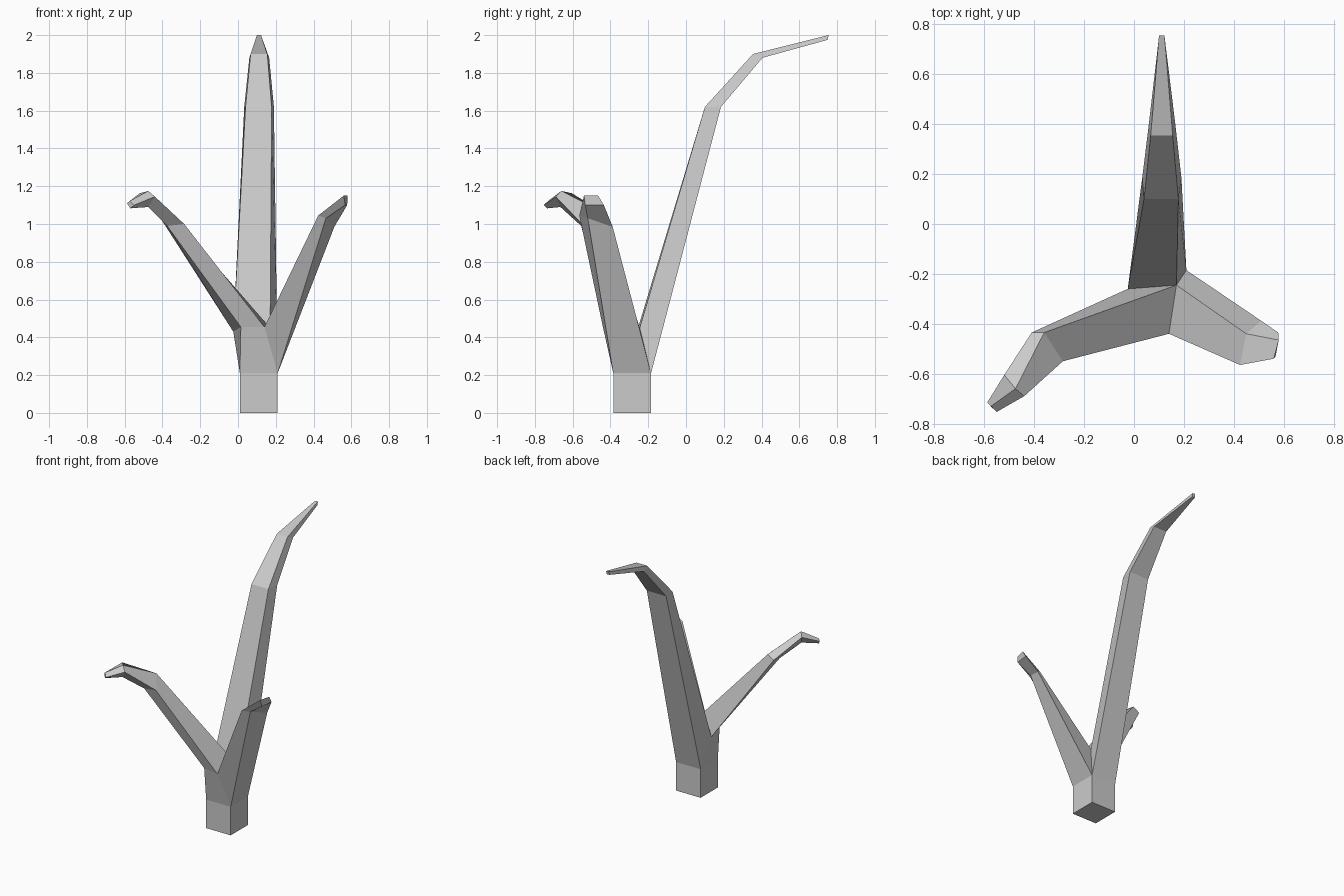
import bpy, bmesh
from mathutils import Vector

if "Cube" in bpy.data.objects:
    bpy.data.objects.remove(bpy.data.objects["Cube"], do_unlink=True)

grey = bpy.data.materials.new("light_grey")
grey.use_nodes = True
grey.diffuse_color = (0.6, 0.6, 0.6, 1)
grey.node_tree.nodes["Principled BSDF"].inputs["Base Color"].default_value = (0.6, 0.6, 0.6, 1)


def finish(name, bm):
    bmesh.ops.recalc_face_normals(bm, faces=bm.faces)
    mesh = bpy.data.meshes.new(name)
    bm.to_mesh(mesh)
    bm.free()
    mesh.materials.append(grey)
    obj = bpy.data.objects.new(name, mesh)
    bpy.context.collection.objects.link(obj)


def leaf(name, rings):
    """Loft a closed four-sided leaf through its cross-sections."""
    bm = bmesh.new()
    loops = [[bm.verts.new(p) for p in ring] for ring in rings]
    for low, high in zip(loops, loops[1:]):
        for i in range(4):
            j = (i + 1) % 4
            bm.faces.new((low[i], low[j], high[j], high[i]))
    bm.faces.new(loops[0])
    bm.faces.new(loops[-1])
    finish(name, bm)


# Square stem collar and the crotch points where the leaves part
collar = [Vector(p) for p in ((0.01, -0.385, 0.21), (0.21, -0.385, 0.21),
                              (0.21, -0.185, 0.21), (0.01, -0.185, 0.21))]
crotch_right = Vector((-0.025, -0.26, 0.43))
crotch_back = Vector((0.17, -0.245, 0.45))
crotch_front = Vector((0.14, -0.44, 0.455))
crotch_corner = Vector((0.015, -0.415, 0.455))

# Stem with its faceted hub
bm = bmesh.new()
base = [bm.verts.new((p.x, p.y, 0)) for p in collar]
top = [bm.verts.new(p) for p in collar]
a, b, c, e = [bm.verts.new(p) for p in (crotch_right, crotch_back, crotch_front, crotch_corner)]
bm.faces.new(base)
for i in range(4):
    j = (i + 1) % 4
    bm.faces.new((base[i], base[j], top[j], top[i]))
for face in ((top[0], top[1], c, e), (top[0], e, a, top[3]),
             (top[1], top[2], b, c), (top[2], top[3], a, b), (a, b, c, e)):
    bm.faces.new(face)
finish("stem", bm)


# Tall back leaf: each section has an upper and a lower edge
def back_section(y_top, z_top, x_top, y_low, z_low, x_low):
    return [(x_low[0], y_low, z_low), (x_low[1], y_low, z_low),
            (x_top[1], y_top, z_top), (x_top[0], y_top, z_top)]


leaf("back_leaf", [
    [collar[3], collar[2], crotch_back, crotch_right],
    back_section(0.10, 1.62, (0.04, 0.178), 0.185, 1.62, (0.033, 0.19)),
    back_section(0.355, 1.90, (0.067, 0.155), 0.405, 1.88, (0.06, 0.165)),
    back_section(0.755, 2.0, (0.10, 0.122), 0.75, 1.975, (0.10, 0.122)),
])

# Short left leaf with a blunt tip
leaf("left_leaf", [
    [crotch_back, crotch_front, collar[1], collar[2]],
    [(0.45, -0.44, 1.03), (0.425, -0.565, 1.045), (0.465, -0.52, 1.03), (0.51, -0.388, 0.985)],
    [(0.58, -0.465, 1.15), (0.56, -0.54, 1.15), (0.567, -0.533, 1.10), (0.578, -0.435, 1.10)],
])

# Curled right leaf
leaf("right_leaf", [
    [crotch_corner, crotch_front, crotch_back, crotch_right],
    [(-0.375, -0.555, 0.99), (-0.285, -0.55, 1.0), (-0.36, -0.435, 1.06), (-0.41, -0.435, 1.03)],
    [(-0.475, -0.665, 1.09), (-0.44, -0.69, 1.145), (-0.475, -0.66, 1.175), (-0.52, -0.605, 1.163)],
    [(-0.57, -0.735, 1.083), (-0.55, -0.753, 1.10), (-0.573, -0.73, 1.122), (-0.588, -0.715, 1.11)],
])
